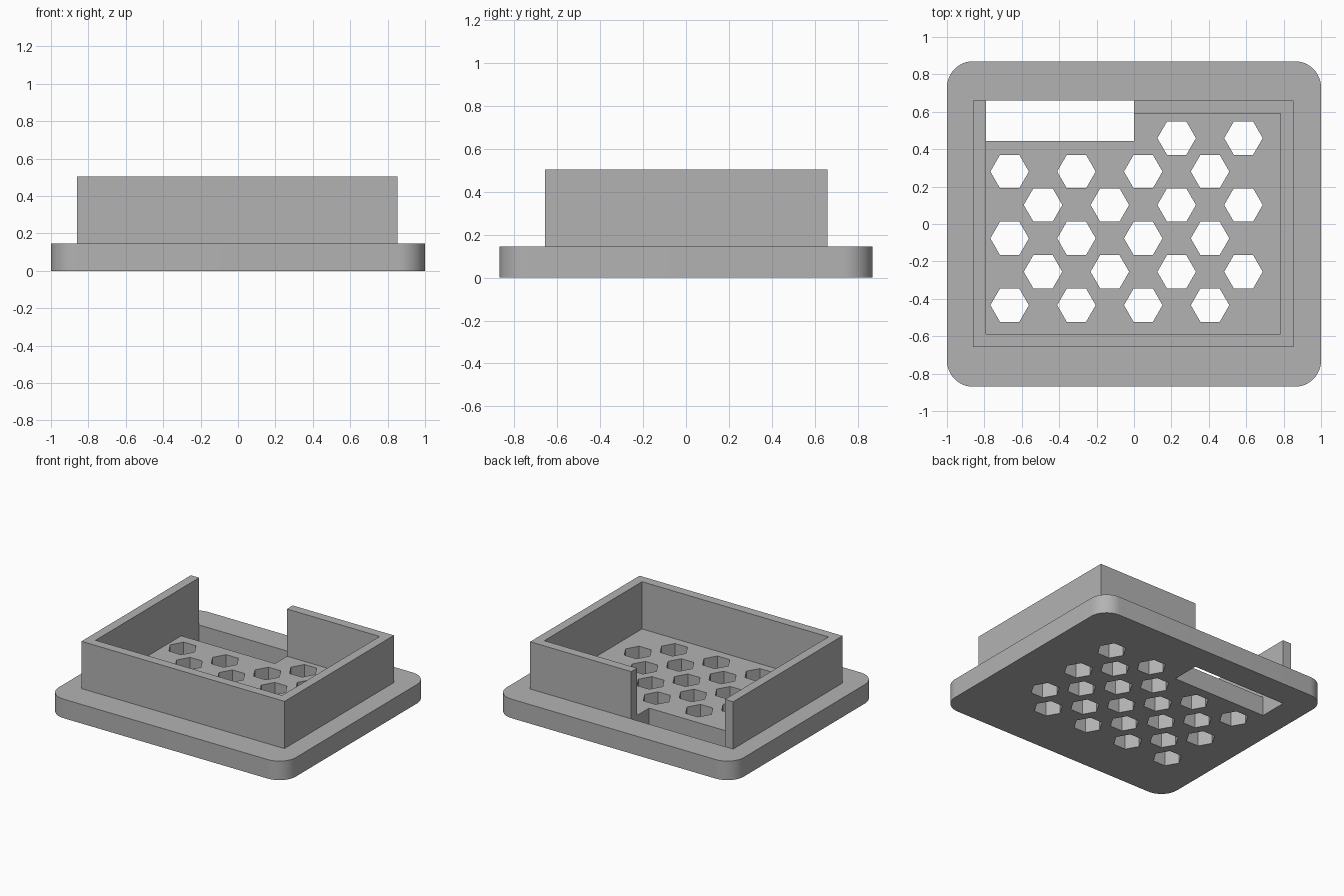
import bpy
import bmesh
import math

cube = bpy.data.objects.get("Cube")
if cube:
    bpy.data.objects.remove(cube, do_unlink=True)

PLATE_TOP, WALL_TOP = 0.145, 0.505
HALF_X, HALF_Y, CORNER = 1.0, 0.87, 0.14
HEX_RADIUS, PITCH = 0.103, 0.1786

grey = bpy.data.materials.new("plain grey")
grey.use_nodes = True
colour = (0.45, 0.45, 0.45, 1)
grey.diffuse_color = colour
grey.node_tree.nodes["Principled BSDF"].inputs["Base Color"].default_value = colour


def arc(cx, cy, radius, start, sweep, steps):
    """Points along an arc, angles in degrees."""
    angles = [math.radians(start + sweep * i / steps) for i in range(steps + 1)]
    return [(cx + radius * math.cos(a), cy + radius * math.sin(a)) for a in angles]


def extruded(name, loops, bottom, top, open_bottom=False):
    """Extrude an outline, with any hole outlines, between two heights."""
    bm = bmesh.new()
    edges = []
    for loop in loops:
        verts = [bm.verts.new((x, y, bottom)) for x, y in loop]
        edges += [bm.edges.new((v, verts[i - 1])) for i, v in enumerate(verts)]
    bmesh.ops.triangle_fill(bm, use_beauty=True, use_dissolve=False, edges=edges,
                            normal=(0, 0, 1))
    base = bm.faces[:]
    result = bmesh.ops.extrude_face_region(bm, geom=base, use_keep_orig=True)
    moved = [g for g in result["geom"] if isinstance(g, bmesh.types.BMVert)]
    bmesh.ops.translate(bm, verts=moved, vec=(0, 0, top - bottom))
    bmesh.ops.recalc_face_normals(bm, faces=bm.faces[:])
    if open_bottom:
        under = [f for f in bm.faces if all(v.co.z < bottom + 1e-4 for v in f.verts)]
        bmesh.ops.delete(bm, geom=under, context='FACES_ONLY')
    mesh = bpy.data.meshes.new(name)
    bm.to_mesh(mesh)
    bm.free()
    mesh.materials.append(grey)
    obj = bpy.data.objects.new(name, mesh)
    bpy.context.collection.objects.link(obj)
    return obj


# Outer and inner limits of the wall, and the slot at the back
left, right, front, back = -0.86, 0.852, -0.657, 0.66
in_left, in_right, in_front, in_back = -0.79, 0.782, -0.587, 0.59
slot_front, slot_end = 0.445, 0.0

# Rounded plate outline
outline = []
for sx, sy, start in ((1, 1, 0), (-1, 1, 90), (-1, -1, 180), (1, -1, 270)):
    outline += arc(sx * (HALF_X - CORNER), sy * (HALF_Y - CORNER), CORNER, start, 90, 12)

# Slot and staggered hexagonal vents
holes = [[(in_left, slot_front), (slot_end, slot_front), (slot_end, back), (in_left, back)]]
for row in range(6):
    for col in range(row % 2, 8, 2):
        x, y = -0.665 + col * PITCH, -0.434 + row * PITCH
        if y > 0.4 and x < 0.1:
            continue    # the slot takes this place
        holes.append(arc(x, y, HEX_RADIUS, 0, 300, 5))

plate = extruded("base_plate", [outline] + holes, 0, PLATE_TOP)

# Wall around the vents, open above the slot
wall = [(left, back), (left, front), (right, front), (right, back), (slot_end, back),
        (slot_end, in_back), (in_right, in_back), (in_right, in_front),
        (in_left, in_front), (in_left, back)]
extruded("surrounding_wall", [wall], PLATE_TOP, WALL_TOP, open_bottom=True)

# Smooth only the rounded corners
bpy.ops.object.select_all(action='DESELECT')
plate.select_set(True)
bpy.context.view_layer.objects.active = plate
bpy.ops.object.shade_smooth_by_angle(angle=math.radians(30))
